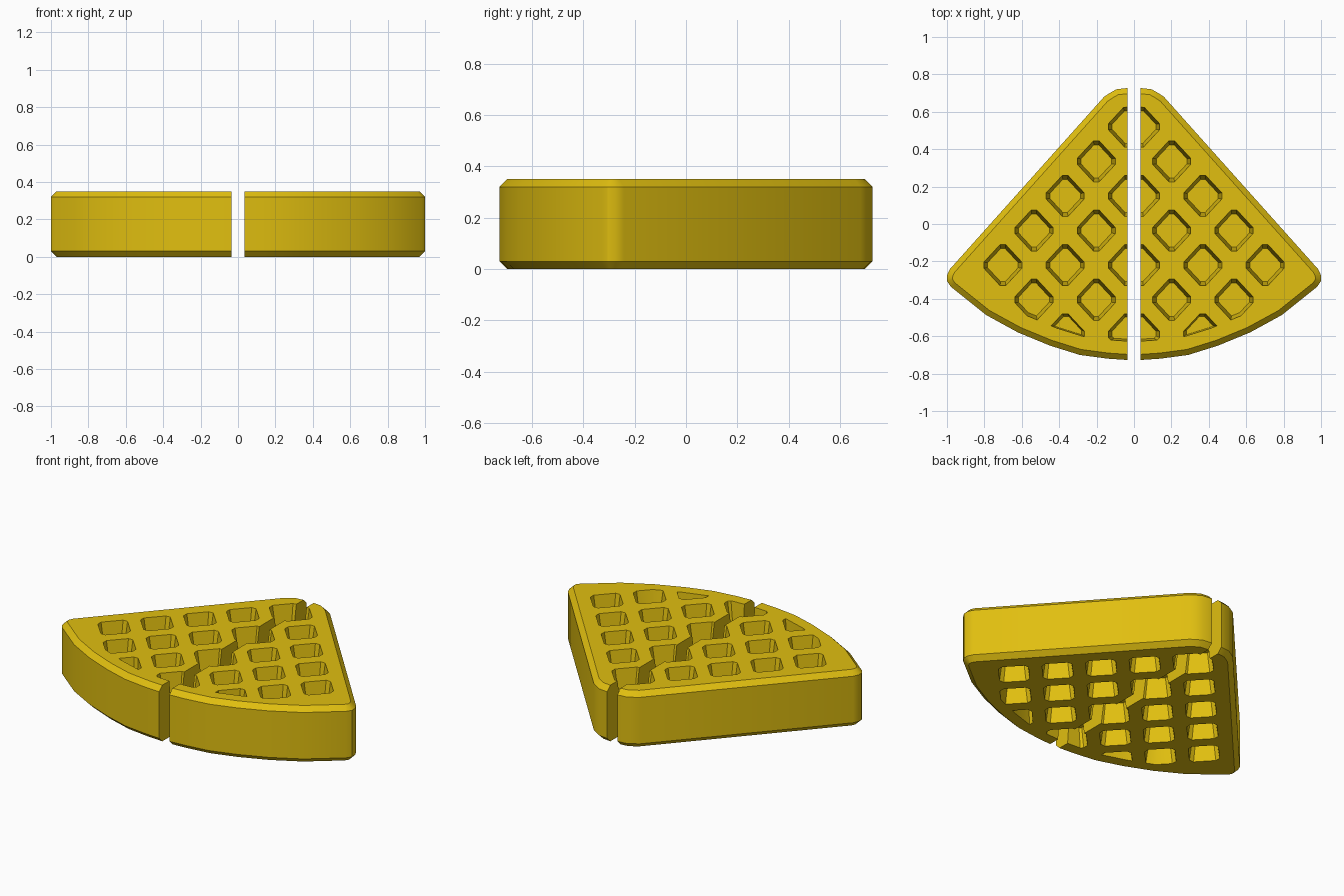
import bpy, bmesh, math
from mathutils import Vector

cube = bpy.data.objects.get("Cube")
if cube:
    bpy.data.objects.remove(cube, do_unlink=True)

HEIGHT, CHAMFER, CUT_X = 0.35, 0.03, 0.035
POCKET_DEPTH, RIM = 0.12, 0.1

waffle = bpy.data.materials.new("golden_waffle")
waffle.use_nodes = True
colour = (0.75, 0.52, 0.005, 1)
waffle.diffuse_color = colour
waffle.node_tree.nodes["Principled BSDF"].inputs["Base Color"].default_value = colour

# Outline of one half, counter-clockwise; the first edge is the straight cut
outline = [Vector(p) for p in (
    (CUT_X, 0.727), (CUT_X, -0.727), (0.14, -0.72), (0.29, -0.7), (0.45, -0.65),
    (0.62, -0.58), (0.79, -0.487), (0.98, -0.335), (1, -0.305), (1, -0.275),
    (0.985, -0.242), (0.16, 0.68), (0.13, 0.7), (0.095, 0.72))]


def inward(a, b):
    d = (b - a).normalized()
    return Vector((-d.y, d.x))


def inset(poly, dist):
    """Mitred inset that leaves the cut edge where it is."""
    n, result = len(poly), []
    for i, p in enumerate(poly):
        n1 = inward(poly[i - 1], p)
        n2 = inward(p, poly[(i + 1) % n])
        d1 = 0 if i == 1 else dist
        d2 = 0 if i == 0 else dist
        det = n1.x * n2.y - n1.y * n2.x
        result.append(p + Vector(((d1 * n2.y - d2 * n1.y) / det,
                                  (n1.x * d2 - n2.x * d1) / det)))
    return result


def clip(poly, origin, normal):
    """Keep the part of a convex polygon on the normal's side."""
    result = []
    for i, p in enumerate(poly):
        q = poly[i - 1]
        dp, dq = (p - origin).dot(normal), (q - origin).dot(normal)
        if dp * dq < 0:
            result.append(q.lerp(p, dq / (dq - dp)))
        if dp >= 0:
            result.append(p)
    return result


def area(poly):
    return sum(poly[i - 1].cross(p) for i, p in enumerate(poly)) / 2 if poly else 0


def loft(bm, rings):
    """Closed solid through (polygon, z) rings, listed bottom to top."""
    loops = [[bm.verts.new((p.x, p.y, z)) for p in poly] for poly, z in rings]
    n = len(loops[0])
    for low, high in zip(loops, loops[1:]):
        for i in range(n):
            j = (i + 1) % n
            bm.faces.new((low[i], low[j], high[j], high[i]))
    bm.faces.new(loops[0][::-1])
    bm.faces.new(loops[-1])


def make_object(name, bm):
    bmesh.ops.recalc_face_normals(bm, faces=bm.faces)
    mesh = bpy.data.meshes.new(name)
    bm.to_mesh(mesh)
    bm.free()
    mesh.materials.append(waffle)
    obj = bpy.data.objects.new(name, mesh)
    bpy.context.collection.objects.link(obj)
    return obj


def diamond(cx, cy, rx=0.118, ry=0.127, c=0.13):
    """Diamond with clipped corners."""
    tips = [Vector((rx, 0)), Vector((0, ry)), Vector((-rx, 0)), Vector((0, -ry))]
    pts = []
    for i, t in enumerate(tips):
        pts += [t.lerp(tips[i - 1], c), t.lerp(tips[(i + 1) % 4], c)]
    return [p + Vector((cx, cy)) for p in pts]


# Slab with chamfered top and bottom rims
bm = bmesh.new()
small = inset(outline, CHAMFER)
loft(bm, [(small, 0), (outline, CHAMFER), (outline, HEIGHT - CHAMFER), (small, HEIGHT)])
left_half = make_object("left_waffle_half", bm)

# Tapered pockets on a diagonal lattice, trimmed to stay inside the rim
bm = bmesh.new()
for i in range(6):
    for j in range(-2, 5):
        if (i + j) % 2:
            continue
        poly = diamond(CUT_X + 0.1665 * i, 0.15 - 0.185 * j)
        for k in range(1, len(outline)):
            a, b = outline[k], outline[(k + 1) % len(outline)]
            normal = inward(a, b)
            poly = clip(poly, a + normal * RIM, normal)
        if area(poly) < 0.006:
            continue
        centre = sum(poly, Vector((0, 0))) / len(poly)
        if i == 0:
            centre.x = CUT_X
        floor = [centre.lerp(p, 0.8) for p in poly]
        loft(bm, [(floor, HEIGHT - POCKET_DEPTH), (poly, HEIGHT + 0.005)])
        loft(bm, [(poly, -0.005), (floor, POCKET_DEPTH)])
cutter = make_object("pocket_cutter", bm)
cutter.hide_render = True

mod = left_half.modifiers.new("pockets", "BOOLEAN")
mod.operation = "DIFFERENCE"
mod.solver = "EXACT"
mod.object = cutter
bpy.context.view_layer.update()
graph = bpy.context.evaluated_depsgraph_get()
carved = bpy.data.meshes.new_from_object(left_half.evaluated_get(graph))
left_half.modifiers.clear()
left_half.data = carved
bpy.data.objects.remove(cutter, do_unlink=True)

# Mirrored second half
bm = bmesh.new()
bm.from_mesh(carved)
for v in bm.verts:
    v.co.x = -v.co.x
bmesh.ops.reverse_faces(bm, faces=bm.faces)
right_half = make_object("right_waffle_half", bm)

for obj in (left_half, right_half):
    bpy.ops.object.select_all(action="DESELECT")
    obj.select_set(True)
    bpy.context.view_layer.objects.active = obj
    bpy.ops.object.shade_smooth_by_angle(angle=math.radians(30))
